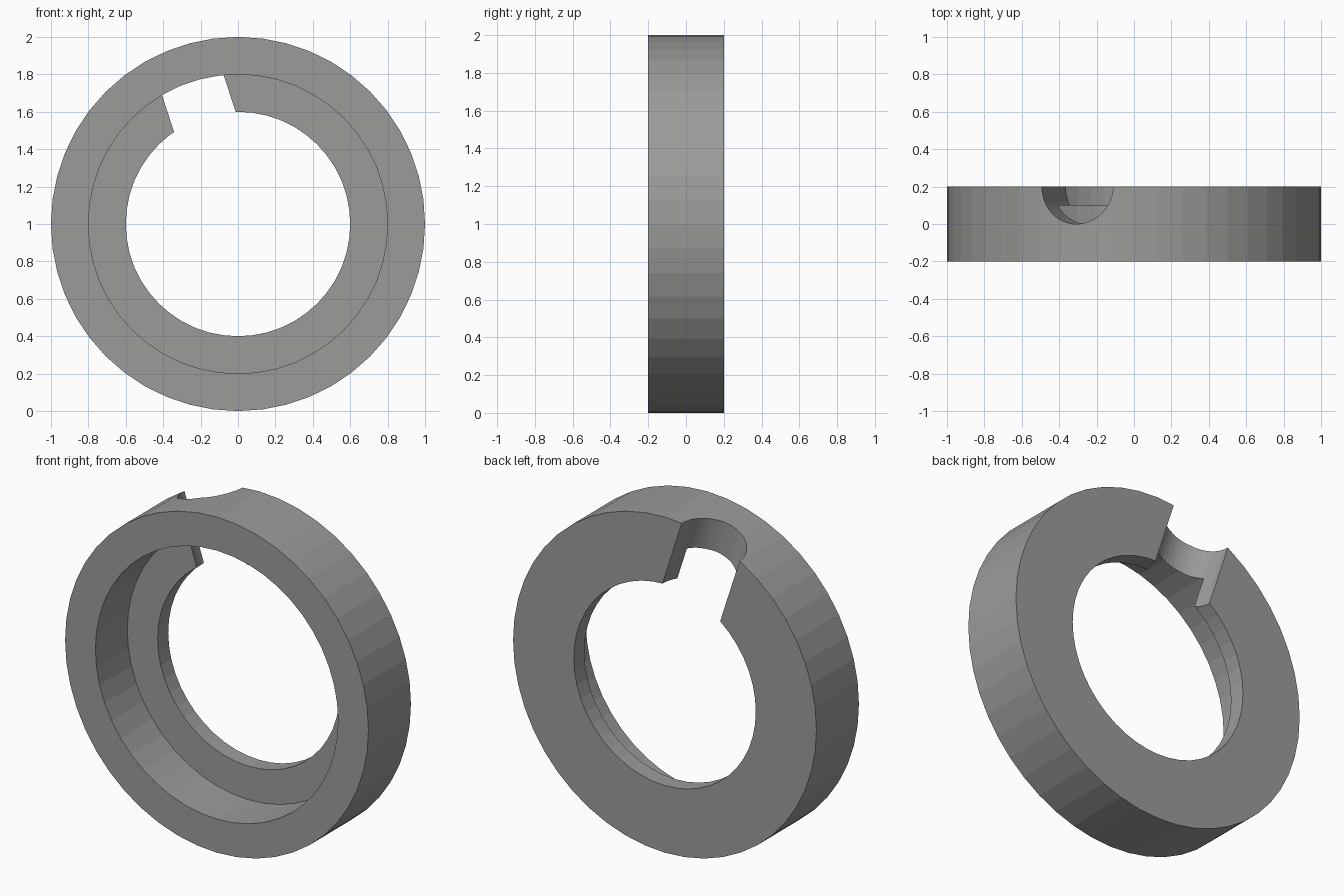
import bpy, bmesh, math
from mathutils import Matrix, Vector

if "Cube" in bpy.data.objects:
    bpy.data.objects.remove(bpy.data.objects["Cube"])

SIDES = 48

# Single grey colour
grey = bpy.data.materials.new("grey")
grey.diffuse_color = (0.33, 0.335, 0.32, 1)
grey.use_nodes = True
grey.node_tree.nodes["Principled BSDF"].inputs["Base Color"].default_value = grey.diffuse_color


def add_object(name, bm):
    bmesh.ops.recalc_face_normals(bm, faces=bm.faces)
    mesh = bpy.data.meshes.new(name)
    bm.to_mesh(mesh)
    bm.free()
    mesh.materials.append(grey)
    obj = bpy.data.objects.new(name, mesh)
    bpy.context.collection.objects.link(obj)
    return obj


# Ring: stepped (radius, y) profile turned about the y axis, with a thin back lip
profile = [(1, -0.2), (1, 0.2), (0.6, 0.2), (0.6, 0.1), (0.8, 0.1), (0.8, -0.2)]
bm = bmesh.new()
loops = []
for i in range(SIDES):
    a = math.tau * i / SIDES
    loops.append([bm.verts.new((r * math.cos(a), y, 1 + r * math.sin(a))) for r, y in profile])
n = len(profile)
for i in range(SIDES):
    a, b = loops[i], loops[(i + 1) % SIDES]
    for j in range(n):
        k = (j + 1) % n
        bm.faces.new((a[j], a[k], b[k], b[j]))
ring = add_object("ring", bm)

# Notch: round radial cutter centred on the back face, tilted 18 degrees to the left
tilt = Matrix.Rotation(math.radians(-18), 4, 'Y')
centre = Vector((0, 0.2, 1)) + tilt @ Vector((0, 0, 0.8))
bm = bmesh.new()
bmesh.ops.create_cone(bm, cap_ends=True, segments=SIDES, radius1=0.2, radius2=0.2,
                      depth=0.8, matrix=Matrix.Translation(centre) @ tilt)
cutter = add_object("notch_cutter", bm)
cutter.hide_render = True
cutter.hide_set(True)

cut = ring.modifiers.new("notch", 'BOOLEAN')
cut.operation = 'DIFFERENCE'
cut.solver = 'EXACT'
cut.object = cutter
